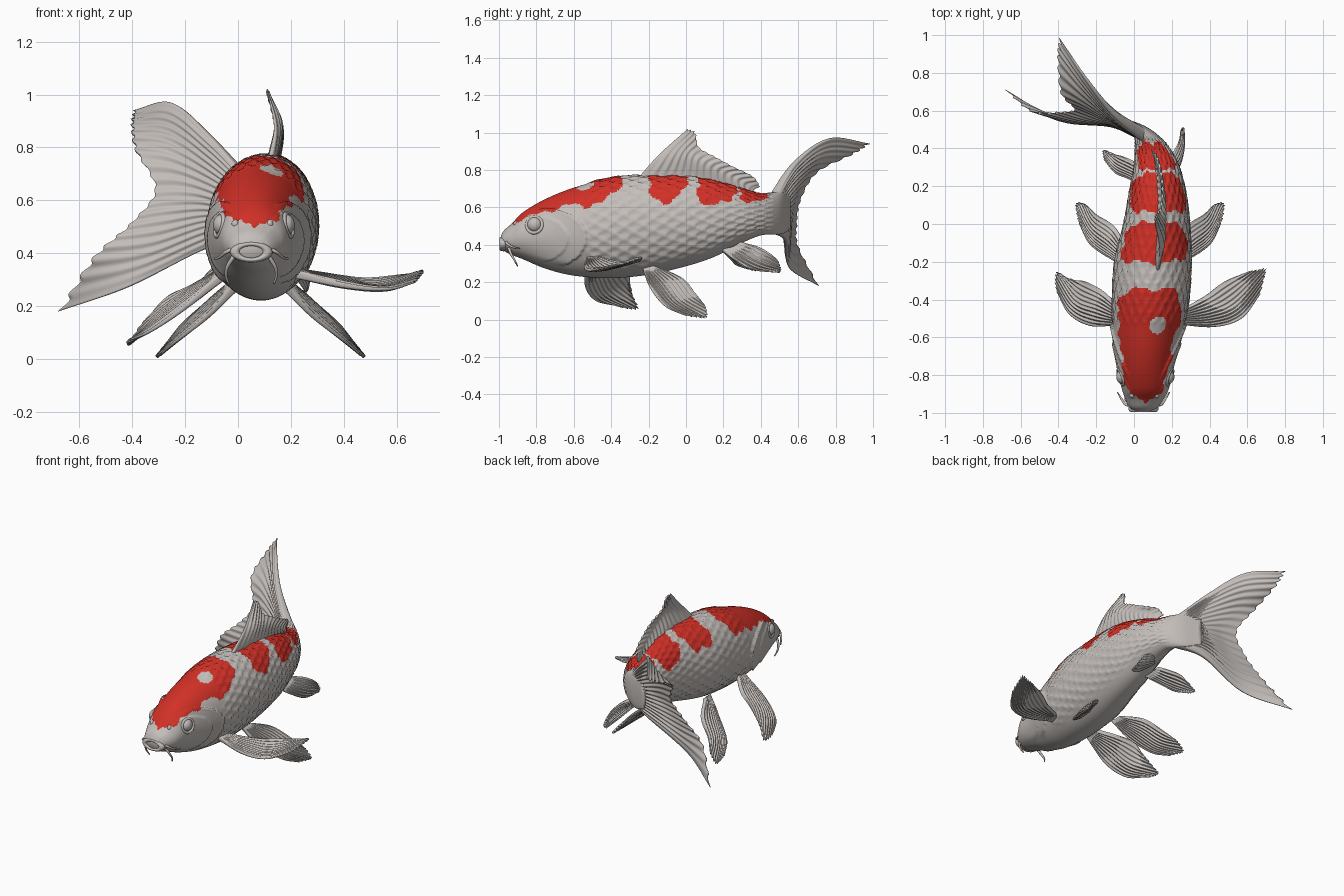
import bpy, bmesh, math
from mathutils import Vector

if "Cube" in bpy.data.objects:
    bpy.data.objects.remove(bpy.data.objects["Cube"])

def material(name, rgb):
    m = bpy.data.materials.new(name)
    m.diffuse_color = (*rgb, 1)
    m.use_nodes = True
    m.node_tree.nodes["Principled BSDF"].inputs["Base Color"].default_value = m.diffuse_color
    return m

WHITE = material("pale_grey", (0.55, 0.515, 0.49))
RED = material("red", (0.64, 0.03, 0.02))

def spline(pts, t):
    """Catmull-Rom through points of any dimension, t in 0..1"""
    n = len(pts) - 1
    i = min(int(t * n), n - 1)
    f = t * n - i
    b, c = pts[i], pts[i + 1]
    a = pts[i - 1] if i > 0 else [2 * p - q for p, q in zip(b, c)]
    d = pts[i + 2] if i + 2 <= n else [2 * q - p for p, q in zip(b, c)]
    return [0.5 * (2 * q + (r - p) * f + (2 * p - 5 * q + 4 * r - s) * f * f
                   + (3 * q - p - 3 * r + s) * f ** 3) for p, q, r, s in zip(a, b, c, d)]

def make(name, verts, faces, reds=()):
    me = bpy.data.meshes.new(name)
    me.from_pydata(verts, [], faces)
    me.materials.append(WHITE)
    me.materials.append(RED)
    for k in reds:
        me.polygons[k].material_index = 1
    bm = bmesh.new()
    bm.from_mesh(me)
    bmesh.ops.recalc_face_normals(bm, faces=bm.faces)
    for f in bm.faces:
        f.smooth = True
    bm.to_mesh(me)
    bm.free()
    ob = bpy.data.objects.new(name, me)
    bpy.context.collection.objects.link(ob)
    return ob

# ---------- body: y, centre x, half width, top z, bottom z ----------
ST = [(-.99, .05, .045, .45, .385), (-.97, .05, .075, .48, .365), (-.93, .055, .10, .515, .345),
      (-.87, .06, .125, .575, .322), (-.75, .06, .152, .645, .272), (-.6, .07, .18, .705, .235),
      (-.4, .088, .20, .757, .222), (-.2, .10, .20, .77, .24), (0, .12, .172, .768, .285),
      (.15, .125, .15, .745, .335), (.3, .12, .118, .70, .41), (.4, .098, .088, .67, .45),
      (.47, .065, .062, .68, .455), (.52, .01, .045, .69, .46), (.56, -.07, .02, .67, .49)]

def ramp(x, a, b):
    t = max(0, min(1, (x - a) / (b - a)))
    return t * t * (3 - 2 * t)

def relief(y, a):
    """Overlapping scales behind the head, gill cover steps on the head"""
    u, v = y / .052, a * 26 / math.tau
    best = 1.0
    for i in range(math.floor(u) - 1, math.floor(u) + 2):
        edge = i + .75 * math.cos(math.pi * (v + .5 * (i % 2))) ** 2
        if edge >= u:
            best = min(best, edge - u)
    h = .008 * (1 - best) * ramp(y, -.56, -.48) * (1 - ramp(y, .42, .5)) * ramp(math.cos(a), -.9, -.6)
    c = math.cos(a)
    for off, amp in ((0, .016), (.1, .007)):
        gill = -.53 - off - .3 * (c + .15) ** 2
        if y < gill:
            h += amp * math.exp((y - gill) / .06) * (1 - ramp(abs(c), .65, .85))
    return h

PATCHES = [(-.70, .235, .9), (-.5, .15, 1.0), (-.105, .105, 1.08), (.16, .105, 1.2), (.355, .075, 1.0)]

def is_red(y, a):
    if ((y + .54) / .045) ** 2 + ((a - .28) / .24) ** 2 < 1:
        return False
    yy = y + .012 * math.sin(7 * a + 1) + .006 * math.sin(17 * a)
    aa = abs(a + .07 * math.sin(31 * y + 2) + .04 * math.sin(73 * y))
    return any(abs((yy - p) / r) ** 3.5 + (aa / w) ** 3.5 < 1 for p, r, w in PATCHES)

ROWS, RING = 300, 150
verts, faces, reds, info = [], [], [], []
for i in range(ROWS + 1):
    y, cx, hw, zt, zb = spline(ST, i / ROWS)
    for j in range(RING):
        a = -math.pi + math.tau * j / RING
        d = relief(y, a)
        verts.append((cx + (hw + d) * math.sin(a), y, (zt + zb) / 2 + ((zt - zb) / 2 + d) * math.cos(a)))
        info.append((y, a))
for i in range(ROWS):
    for j in range(RING):
        k = i * RING + j
        k2 = i * RING + (j + 1) % RING
        if is_red(info[k][0], info[k][1] + math.pi / RING):
            reds.append(len(faces))
        faces.append((k, k2, k2 + RING, k + RING))
faces += [tuple(range(RING)), tuple(range(ROWS * RING, (ROWS + 1) * RING))]
make("body", verts, faces, reds)

# ---------- fins: lofted through rows of points from root to tip ----------
def fin(name, rows, rays=10, thick=.013, nu=90, nv=36):
    P = []
    for i in range(nu + 1):
        u = i / nu
        ray = [spline(r, u) for r in rows]
        end = 1 - .03 * math.sin(math.pi * rays * u) ** 2
        P.append([Vector(spline(ray, end * j / nv)) for j in range(nv + 1)])
    vs, fs = [], []
    W = nv + 1
    for side in (1, -1):
        for i in range(nu + 1):
            for j in range(W):
                du = P[min(i + 1, nu)][j] - P[max(i - 1, 0)][j]
                dv = P[i][min(j + 1, nv)] - P[i][max(j - 1, 0)]
                n = du.cross(dv).normalized()
                v, u = j / nv, i / nu
                t = .004 + thick * (1 - v) ** 1.3
                t *= .35 + .65 * min(1, 12 * min(u, 1 - u)) ** .5
                t += .0035 * math.sin(math.tau * rays * u) * ramp(v, 0, .25) * min(1, 10 * min(u, 1 - u))
                vs.append(P[i][j] + n * side * max(t, .001))
    N = (nu + 1) * W
    for i in range(nu):
        for j in range(nv):
            q = (i * W + j, i * W + j + 1, (i + 1) * W + j + 1, (i + 1) * W + j)
            fs += [q, tuple(N + k for k in reversed(q))]
    rim = [i * W for i in range(nu)] + [nu * W + j for j in range(nv)] \
        + [i * W + nv for i in range(nu, 0, -1)] + list(range(nv, 0, -1))
    for a, b in zip(rim, rim[1:] + rim[:1]):
        fs.append((a, b, N + b, N + a))
    return make(name, vs, fs)

fin("tail_fin", [
    [(.06, .465, .67), (.05, .475, .565), (.06, .465, .465)],
    [(-.107, .59, .85), (-.11, .575, .78), (-.11, .56, .70), (-.11, .545, .62),
     (-.11, .54, .55), (-.11, .535, .49), (-.115, .535, .42)],
    [(-.25, .77, .968), (-.26, .72, .88), (-.26, .64, .77), (-.22, .58, .64),
     (-.28, .56, .53), (-.34, .55, .41), (-.41, .555, .275)],
    [(-.395, .985, .94), (-.405, .89, .885), (-.39, .70, .79), (-.315, .61, .64),
     (-.41, .59, .51), (-.55, .60, .385), (-.68, .71, .18)]], rays=18, thick=.03, nu=150, nv=50)

fin("dorsal_fin", [
    [(.12, -.27, .74), (.13, -.12, .75), (.135, 0, .75), (.135, .1, .73), (.13, .2, .70), (.12, .3, .66), (.11, .34, .64)],
    [(.14, -.15, .875), (.155, -.05, .89), (.16, .02, .87), (.16, .1, .83), (.15, .19, .79), (.135, .28, .745), (.11, .36, .69)],
    [(.11, .01, 1.02), (.115, .05, 1.0), (.135, .07, .92), (.15, .16, .868), (.145, .26, .815), (.12, .36, .765), (.09, .395, .71)]],
    rays=15, nu=120)

fin("right_pectoral_fin", [
    [(.22, -.53, .32), (.22, -.50, .325), (.22, -.47, .33)],
    [(.42, -.545, .275), (.41, -.47, .29), (.37, -.385, .31)],
    [(.57, -.50, .265), (.54, -.41, .275), (.48, -.305, .305)],
    [(.67, -.37, .29), (.69, -.29, .315), (.70, -.237, .333), (.66, -.24, .32), (.61, -.25, .315)]])

fin("left_pectoral_fin", [
    [(-.06, -.53, .31), (-.06, -.50, .32), (-.06, -.46, .33)],
    [(-.22, -.54, .18), (-.19, -.45, .24), (-.16, -.36, .28)],
    [(-.34, -.48, .10), (-.31, -.40, .15), (-.26, -.305, .24)],
    [(-.41, -.36, .075), (-.42, -.30, .06), (-.41, -.255, .06), (-.37, -.28, .12), (-.32, -.30, .17)]])

PELVIC = [
    [(.18, -.23, .27), (.19, -.20, .275), (.20, -.16, .28)],
    [(.28, -.19, .165), (.30, -.11, .185), (.27, -.02, .22)],
    [(.40, -.11, .07), (.40, -.03, .09), (.37, .05, .14)],
    [(.46, 0, .02), (.475, .07, .012), (.475, .112, .012), (.44, .11, .055), (.41, .09, .09)]]
fin("right_pelvic_fin", PELVIC)
fin("left_pelvic_fin", [[(.17 - x, y, z) for x, y, z in r] for r in PELVIC])

fin("right_anal_fin", [
    [(.17, .19, .37), (.17, .25, .38), (.16, .30, .41)],
    [(.22, .27, .31), (.23, .33, .34), (.21, .38, .39)],
    [(.25, .36, .265), (.26, .42, .30), (.24, .44, .36)],
    [(.25, .50, .25), (.26, .51, .27), (.25, .49, .32)]], rays=7, thick=.01, nu=60)
fin("left_anal_fin", [
    [(.07, .19, .37), (.06, .24, .38), (.05, .29, .40)],
    [(-.03, .24, .32), (-.02, .28, .34), (0, .33, .38)],
    [(-.10, .27, .29), (-.10, .32, .31), (-.07, .36, .36)],
    [(-.16, .34, .27), (-.165, .39, .265), (-.12, .37, .32)]], rays=7, thick=.01, nu=60)

# ---------- small head parts ----------
def finish(name, scale):
    ob = bpy.context.object
    ob.name = name
    ob.scale = scale
    ob.data.materials.append(WHITE)
    bpy.ops.object.shade_smooth()

def barbel(name, pts):
    vs, fs = [], []
    for i in range(13):
        p = Vector(spline(pts, i / 12))
        d = (Vector(spline(pts, min(1, i / 12 + .02))) - Vector(spline(pts, max(0, i / 12 - .02)))).normalized()
        s = d.cross(Vector((.3, 1, .2))).normalized()
        t = d.cross(s)
        r = .009 * (1 - .6 * i / 12)
        for k in range(8):
            vs.append(p + r * (s * math.cos(k * math.tau / 8) + t * math.sin(k * math.tau / 8)))
    for i in range(12):
        for k in range(8):
            m = (k + 1) % 8
            fs.append((i * 8 + k, i * 8 + m, i * 8 + 8 + m, i * 8 + 8 + k))
    fs += [tuple(range(8)), tuple(range(96, 104))]
    make(name, vs, fs)

for label, s in (("right", 1), ("left", -1)):
    bpy.ops.mesh.primitive_uv_sphere_add(segments=32, ring_count=16, radius=.04, location=(.06 + s * .12, -.808, .508))
    finish(label + "_eye", (.85, 1, 1))
    bpy.ops.mesh.primitive_torus_add(major_radius=.043, minor_radius=.009, major_segments=40, minor_segments=10,
                                     location=(.06 + s * .129, -.81, .506), rotation=(0, s * 1.35, -s * .3))
    finish(label + "_eye_rim", (1, 1, 1))
    bpy.ops.mesh.primitive_uv_sphere_add(segments=16, ring_count=8, radius=.018, location=(.055 + s * .065, -.905, .51))
    finish(label + "_nostril", (.8, 1, 1))
    barbel(label + "_lower_barbel", [(.05 + s * x, y, z) for x, y, z in
           ((.065, -.95, .39), (.09, -.935, .35), (.095, -.915, .315), (.085, -.9, .285))])
    barbel(label + "_upper_barbel", [(.05 + s * x, y, z) for x, y, z in
           ((.06, -.96, .42), (.095, -.955, .405), (.12, -.92, .385), (.138, -.89, .38))])

bpy.ops.mesh.primitive_torus_add(major_radius=.06, minor_radius=.02, major_segments=48, minor_segments=14,
                                 location=(.05, -.977, .405), rotation=(math.pi / 2, 0, 0))
finish("lips", (1, .5, 1))
